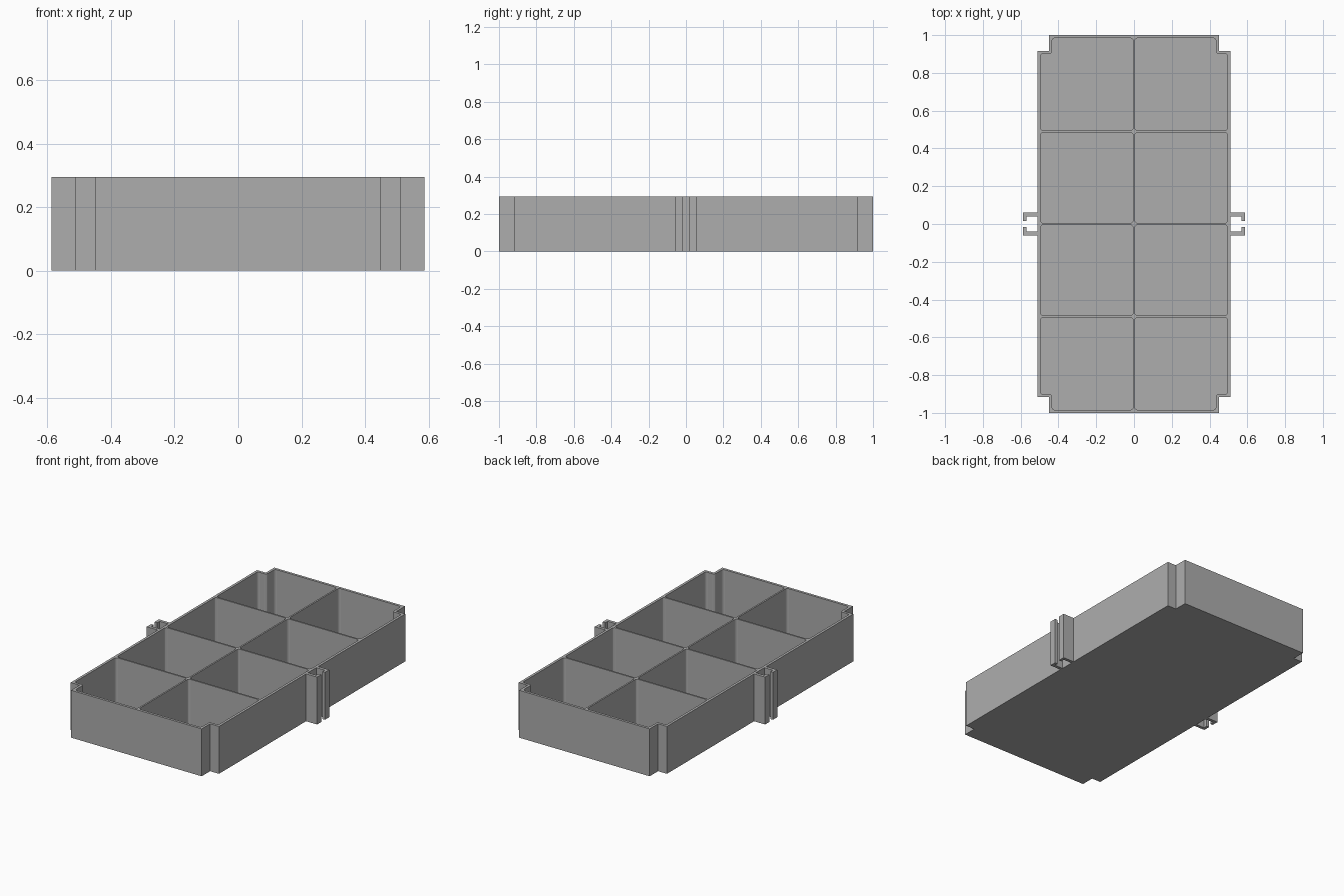
import bpy, bmesh

H, WALL, FLOOR, RIB = 0.295, 0.016, 0.016, 0.010
HX, HY = 0.511, 1.0          # outer half sizes
NX, NY = 0.45, 0.917         # where the corner notches begin

if "Cube" in bpy.data.objects:
    bpy.data.objects.remove(bpy.data.objects["Cube"], do_unlink=True)

grey = bpy.data.materials.new("plain_grey")
grey.use_nodes = True
colour = (0.42, 0.42, 0.42, 1)
grey.diffuse_color = colour
grey.node_tree.nodes["Principled BSDF"].inputs["Base Color"].default_value = colour


def add_prism(bm, points, z0, z1, radius=0):
    """Extrude an outline upward, optionally rounding its vertical edges."""
    face = bm.faces.new([bm.verts.new((x, y, z0)) for x, y in points])
    out = bmesh.ops.extrude_face_region(bm, geom=[face])["geom"]
    top = [g for g in out if isinstance(g, bmesh.types.BMVert)]
    bmesh.ops.translate(bm, verts=top, vec=(0, 0, z1 - z0))
    if radius:
        upright = [e for v in top for e in v.link_edges
                   if abs(e.verts[0].co.z - e.verts[1].co.z) > 0.01]
        bmesh.ops.bevel(bm, geom=upright, offset=radius, segments=3,
                        profile=0.5, affect='EDGES')


def make_object(name, bm):
    bmesh.ops.recalc_face_normals(bm, faces=bm.faces)
    mesh = bpy.data.meshes.new(name)
    bm.to_mesh(mesh)
    bm.free()
    mesh.materials.append(grey)
    obj = bpy.data.objects.new(name, mesh)
    bpy.context.collection.objects.link(obj)
    return obj


# Tray body with a square notch in each corner
quarter = [(HX, NY), (NX, NY), (NX, HY)]
outline = []
for sx, sy in ((1, 1), (-1, 1), (-1, -1), (1, -1)):
    corner = [(sx * x, sy * y) for x, y in quarter]
    outline += corner if sx * sy > 0 else corner[::-1]
bm = bmesh.new()
add_prism(bm, outline, 0, H)
tray = make_object("compartment_tray", bm)

# Eight pockets, the end ones following the corner notches
ix, iy = HX - WALL, HY - WALL
bm = bmesh.new()
for sx in (-1, 1):
    for sy in (-1, 1):
        for end in (False, True):
            x0 = RIB / 2
            y0 = 0.49 + RIB / 2 if end else RIB / 2
            y1 = iy if end else 0.49 - RIB / 2
            pts = [(x0, y0), (ix, y0)]
            if end:
                nx, ny = NX - WALL, NY - WALL
                pts += [(ix, ny), (nx, ny), (nx, y1)]
            else:
                pts += [(ix, y1)]
            pts += [(x0, y1)]
            add_prism(bm, [(sx * x, sy * y) for x, y in pts],
                      FLOOR, H + 0.1, 0.014)
cutter = make_object("pocket_cutter", bm)
cutter.hide_render = True

cut = tray.modifiers.new("pockets", 'BOOLEAN')
cut.operation, cut.solver, cut.object = 'DIFFERENCE', 'EXACT', cutter
depsgraph = bpy.context.evaluated_depsgraph_get()
hollow = bpy.data.meshes.new_from_object(tray.evaluated_get(depsgraph))
tray.modifiers.clear()
tray.data = hollow
bpy.data.objects.remove(cutter, do_unlink=True)

# Paired hooked rails on both long sides
hook = [(HX - 0.005, 0.041), (0.569, 0.041), (0.569, 0.017),
        (0.587, 0.017), (0.587, 0.06), (HX - 0.005, 0.06)]
for side, sx in (("left", 1), ("right", -1)):
    for end, sy in (("back", 1), ("front", -1)):
        bm = bmesh.new()
        add_prism(bm, [(sx * x, sy * y) for x, y in hook], 0, H)
        make_object(f"{side}_{end}_hook_rail", bm)
